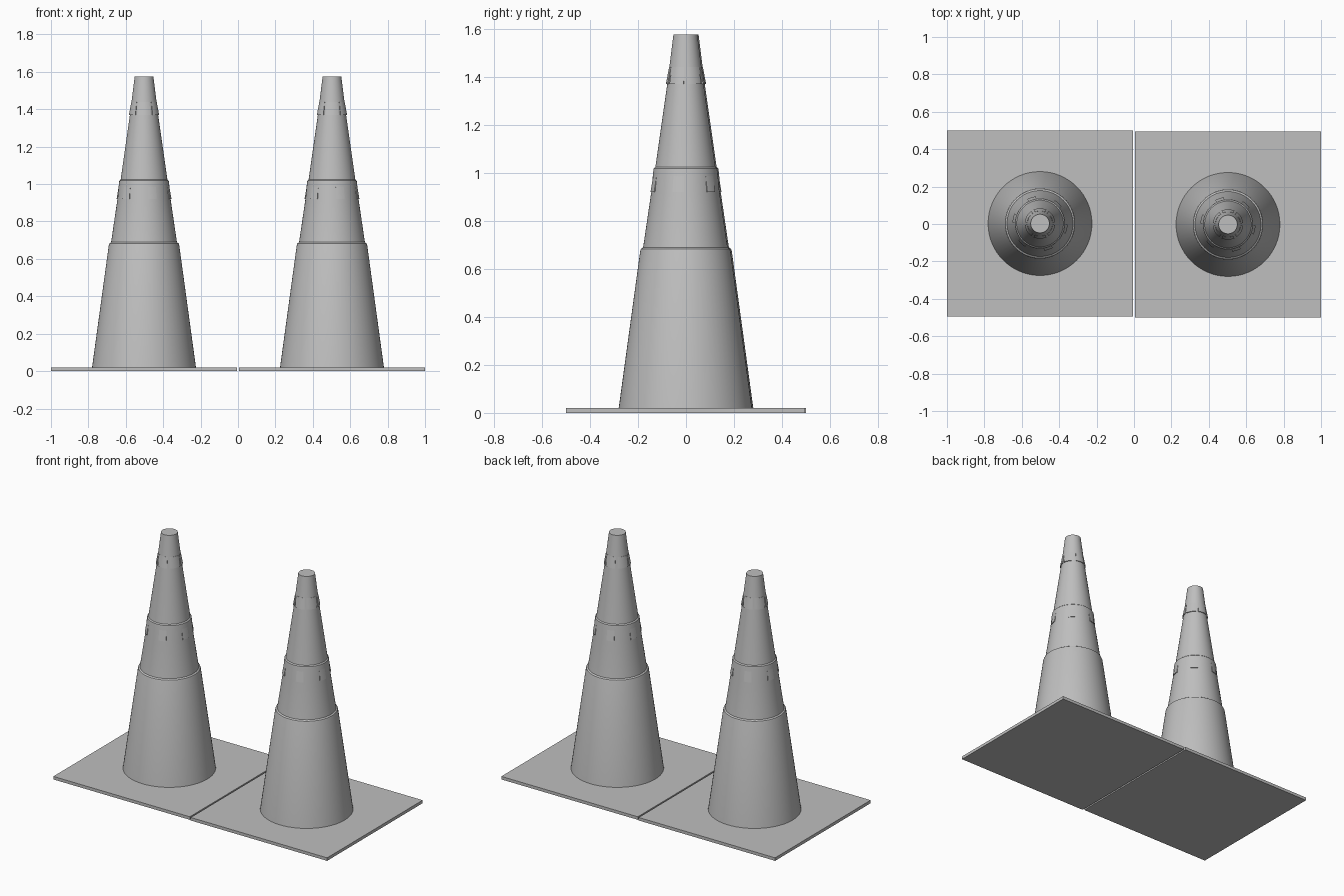
import bpy, bmesh, math

if "Cube" in bpy.data.objects:
    bpy.data.objects.remove(bpy.data.objects["Cube"])

grey = bpy.data.materials.new("light_grey")
grey.diffuse_color = (0.52, 0.52, 0.52, 1)
grey.use_nodes = True
grey.node_tree.nodes["Principled BSDF"].inputs["Base Color"].default_value = grey.diffuse_color

# outer silhouette (radius, height): three stacked sleeves and a blunt tip
PROFILE = [(0.278, 0.018), (0.188, 0.675), (0.185, 0.683), (0.176, 0.689),
           (0.142, 0.92), (0.134, 1.005), (0.132, 1.018), (0.125, 1.024),
           (0.0755, 1.37), (0.05, 1.575)]


def finish(bm, name, smooth=True):
    bmesh.ops.recalc_face_normals(bm, faces=bm.faces)
    mesh = bpy.data.meshes.new(name)
    bm.to_mesh(mesh)
    bm.free()
    mesh.materials.append(grey)
    ob = bpy.data.objects.new(name, mesh)
    bpy.context.collection.objects.link(ob)
    if smooth:
        bpy.ops.object.select_all(action='DESELECT')
        ob.select_set(True)
        bpy.context.view_layer.objects.active = ob
        bpy.ops.object.shade_smooth_by_angle(angle=math.radians(25))
    return ob


def cone_body(name, cx, cy, sides=64):
    bm = bmesh.new()
    rings = [[bm.verts.new((cx + r * math.cos(math.tau * i / sides),
                            cy + r * math.sin(math.tau * i / sides), z))
              for i in range(sides)] for r, z in PROFILE]
    for a, b in zip(rings, rings[1:]):
        for i in range(sides):
            j = (i + 1) % sides
            bm.faces.new((a[i], a[j], b[j], b[i]))
    bm.faces.new(rings[0])
    bm.faces.new(rings[-1])
    finish(bm, name)


def tabs(name, cx, cy, section, first, width, steps=8):
    """Six curved lugs: a radial section swept through a short arc."""
    bm = bmesh.new()
    for k in range(6):
        mid = math.radians(-90 + first + 60 * k)
        rings = []
        for s in range(steps + 1):
            a = mid + math.radians(width) * (s / steps - 0.5)
            rings.append([bm.verts.new((cx + r * math.cos(a), cy + r * math.sin(a), z))
                          for r, z in section])
        n = len(section)
        for p, q in zip(rings, rings[1:]):
            for i in range(n):
                j = (i + 1) % n
                bm.faces.new((p[i], p[j], q[j], q[i]))
        bm.faces.new(rings[0])
        bm.faces.new(rings[-1])
    finish(bm, name)


def base_plate(name, cx, cy):
    bm = bmesh.new()
    bmesh.ops.create_cube(bm, size=1)
    for v in bm.verts:
        v.co = (cx + v.co.x * 0.995, cy + v.co.y * 0.995, (v.co.z + 0.5) * 0.02)
    finish(bm, name, smooth=False)


for side, cx, cy in (("left", -0.5025, 0.0025), ("right", 0.5025, -0.0025)):
    base_plate(side + "_base_plate", cx, cy)
    cone_body(side + "_cone", cx, cy)
    # narrow lugs under the middle sleeve
    tabs(side + "_middle_lugs", cx, cy,
         [(0.13, 0.92), (0.147, 0.92), (0.135, 0.99), (0.125, 0.99)], 18, 19)
    # wide lugs near the tip
    tabs(side + "_upper_lugs", cx, cy,
         [(0.065, 1.37), (0.081, 1.37), (0.068, 1.44), (0.06, 1.44)], 0, 50)
